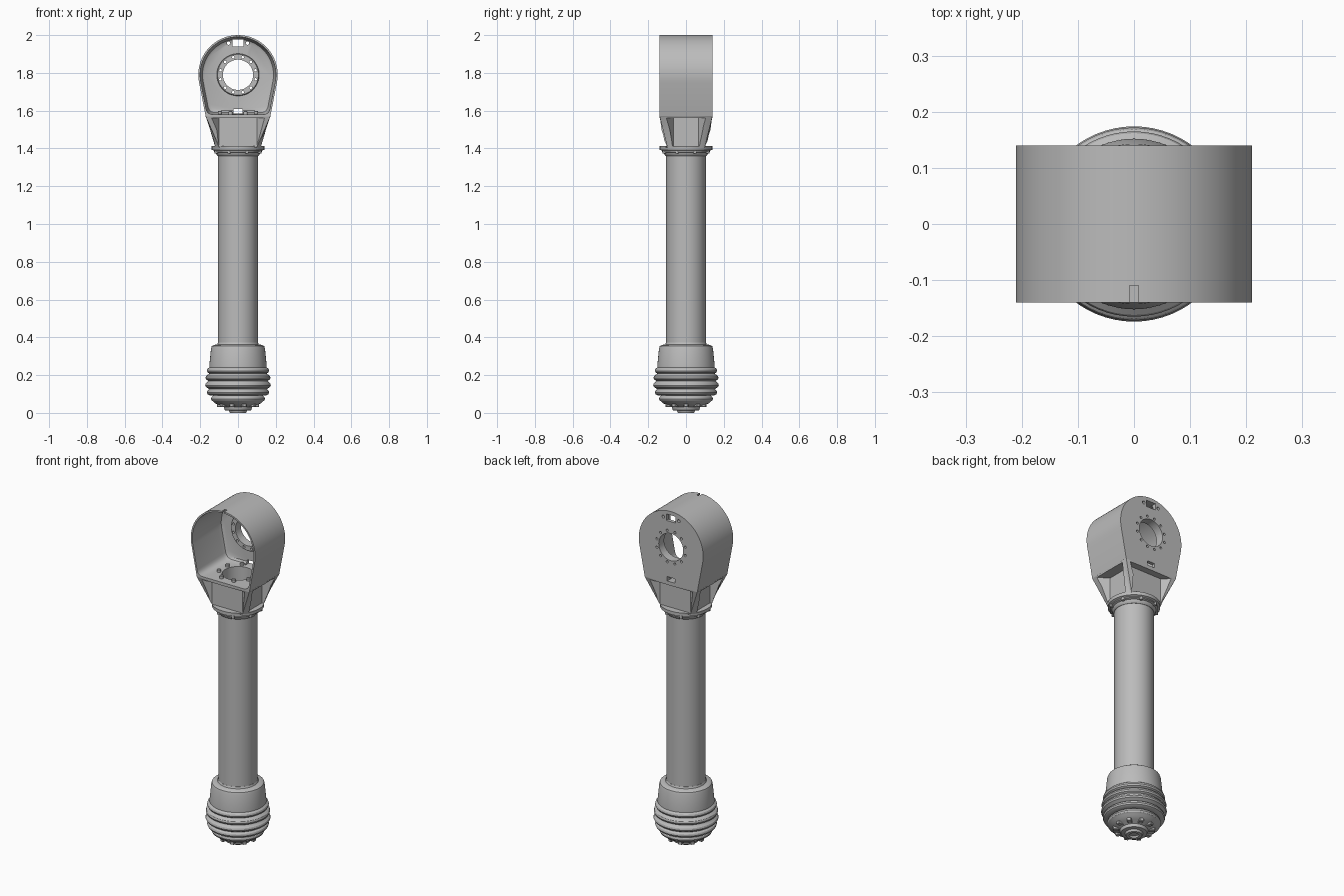
import bpy
import bmesh
from math import sin, cos, tan, pi, radians
from mathutils import Matrix, Vector

default = bpy.data.objects.get("Cube")
if default:
    bpy.data.objects.remove(default, do_unlink=True)

GREY = (0.5, 0.5, 0.5, 1)
metal = bpy.data.materials.new("plain grey")
metal.use_nodes = True
metal.diffuse_color = GREY
metal.node_tree.nodes["Principled BSDF"].inputs["Base Color"].default_value = GREY

EYE_Z, EYE_R, SLOPE = 1.79, 0.21, radians(11)
WIDTH, SEAM = 0.14, 1.57


def loft(bm, rings, loop=False):
    """Skin equal rings of points; cap the ends unless it loops back."""
    rows = [[bm.verts.new(p) for p in ring] for ring in rings]
    pairs = list(zip(rows, rows[1:]))
    if loop:
        pairs.append((rows[-1], rows[0]))
    n = len(rows[0])
    faces = [bm.faces.new((a[i], a[(i + 1) % n], b[(i + 1) % n], b[i]))
             for a, b in pairs for i in range(n)]
    if not loop:
        faces += [bm.faces.new(rows[0]), bm.faces.new(rows[-1])]
    bmesh.ops.recalc_face_normals(bm, faces=faces)


def circle(r, z, n=64):
    return [Vector((r * cos(2 * pi * i / n), r * sin(2 * pi * i / n), z)) for i in range(n)]


def lathe(bm, profile, loop=False, n=64, matrix=None):
    matrix = matrix or Matrix()
    loft(bm, [[matrix @ p for p in circle(r, z, n)] for r, z in profile], loop)


def box(bm, lo, hi, matrix=None):
    matrix = matrix or Matrix()
    loft(bm, [[matrix @ Vector((x, y, z)) for x, y in
               ((lo[0], lo[1]), (hi[0], lo[1]), (hi[0], hi[1]), (lo[0], hi[1]))]
              for z in (lo[2], hi[2])])


def finish(bm, name):
    mesh = bpy.data.meshes.new(name)
    bm.to_mesh(mesh)
    bm.free()
    mesh.materials.append(metal)
    ob = bpy.data.objects.new(name, mesh)
    bpy.context.collection.objects.link(ob)
    return ob


def carve(target, cutter_bm):
    """Subtract the cutter, then throw the cutter away."""
    cutter = finish(cutter_bm, "cutter")
    cutter.hide_render = True
    mod = target.modifiers.new("cut", 'BOOLEAN')
    mod.operation, mod.solver, mod.object = 'DIFFERENCE', 'EXACT', cutter
    select(target)
    bpy.ops.object.modifier_apply(modifier=mod.name)
    bpy.data.objects.remove(cutter, do_unlink=True)


def select(ob):
    for other in bpy.context.selected_objects:
        other.select_set(False)
    ob.select_set(True)
    bpy.context.view_layer.objects.active = ob


def teardrop(y, inset, bottom, fillet):
    """Round top, straight tapering sides, rounded lower corners."""
    r = EYE_R - inset
    steps = 48
    pts = []
    for i in range(steps + 1):
        a = -SLOPE + (pi + 2 * SLOPE) * i / steps
        pts.append(Vector((r * cos(a), y, EYE_Z + r * sin(a))))
    half = r / cos(SLOPE) - (EYE_Z - bottom) * tan(SLOPE)
    for side in (-1, 1):
        corner = Vector((side * half, y, bottom))
        up = corner + Vector((side * sin(SLOPE), 0, cos(SLOPE))) * fillet
        along = corner - Vector((side * fillet, 0, 0))
        a, b = (up, along) if side < 0 else (along, up)
        for k in range(6):
            t = k / 5
            pts.append(a * (1 - t) ** 2 + corner * 2 * t * (1 - t) + b * t * t)
    return pts


# Eye housing: shell open at the front
bm = bmesh.new()
loft(bm, [teardrop(y, 0, SEAM, 0.001) for y in (-WIDTH, WIDTH)])
housing = finish(bm, "eye_housing")
bm = bmesh.new()
loft(bm, [teardrop(-0.16, 0.009, 1.58, 0.03), teardrop(0.09, 0.016, 1.583, 0.035),
          teardrop(0.112, 0.022, 1.589, 0.035), teardrop(0.12, 0.035, 1.6, 0.035)])
carve(housing, bm)

# Bearing ring inside the back wall
facing_y = Matrix.Rotation(-pi / 2, 4, 'X')
eye = Matrix.Translation((0, 0, EYE_Z)) @ facing_y
bm = bmesh.new()
lathe(bm, [(0.07, 0.09), (0.108, 0.09), (0.112, 0.095), (0.112, 0.125), (0.07, 0.125)],
      True, matrix=eye)
bearing = finish(bm, "bearing_ring")

# Eye hole, bolt circle, slots and sight notch
for target in (housing, bearing):
    bm = bmesh.new()
    lathe(bm, [(0.08, 0.05), (0.08, 0.2)], matrix=eye)
    for i in range(12):
        a = 2 * pi * (i + 0.5) / 12
        spot = Matrix.Translation((0.096 * cos(a), 0, EYE_Z + 0.096 * sin(a)))
        lathe(bm, [(0.007, 0.05), (0.007, 0.2)], n=12, matrix=spot @ facing_y)
    if target is housing:
        box(bm, (-0.03, 0.07, 1.94), (0.03, 0.2, 1.978))
        box(bm, (-0.025, 0.07, 1.584), (0.025, 0.2, 1.61))
        box(bm, (-0.008, -0.2, 1.97), (0.008, -0.11, 2.1))
        for x in (-0.05, 0.05):
            lathe(bm, [(0.009, 0.07), (0.009, 0.2)], n=12,
                  matrix=Matrix.Translation((x, 0, 1.957)) @ facing_y)
        lathe(bm, [(0.085, 1.5), (0.085, 1.65)])
    carve(target, bm)

# Socket: rectangle blending down to a round foot
top_half = EYE_R / cos(SLOPE) - (EYE_Z - SEAM) * tan(SLOPE)
unit = circle(1, 0)
rectangle = [Vector((top_half * p.x, WIDTH * p.y, 0)) / max(abs(p.x), abs(p.y))
             + Vector((0, 0, SEAM)) for p in unit]
bm = bmesh.new()
loft(bm, [rectangle, circle(0.139, 1.405), circle(0.139, 1.4)])
socket = finish(bm, "socket")
bm = bmesh.new()
lathe(bm, [(0.085, 1.3), (0.085, 1.7)])
LOW, HIGH = 1.412, 1.562
for turn, floor, outer, inner_w, top_w, low_w in (
        (0, 0.1, 0.17, 0.1, 0.175, 0.13), (1, 0.11, 0.18, 0.065, 0.112, 0.102)):
    for flip in (0, pi):
        spin = Matrix.Rotation(turn * pi / 2 + flip, 4, 'Z')
        loft(bm, [[spin @ Vector(p) for p in
                   ((-lw, -d, LOW), (lw, -d, LOW), (tw, -d, HIGH), (-tw, -d, HIGH))]
                  for d, tw, lw in ((floor, inner_w, inner_w), (outer, top_w, low_w))])
carve(socket, bm)

# Collar under the socket
bm = bmesh.new()
lathe(bm, [(0.09, 1.4), (0.139, 1.4), (0.139, 1.393), (0.128, 1.388), (0.128, 1.382),
           (0.117, 1.378), (0.114, 1.368), (0.106, 1.36), (0.09, 1.36)], True)
collar = finish(bm, "collar")

# Hollow shaft
bm = bmesh.new()
lathe(bm, [(0.085, 1.4), (0.105, 1.4), (0.105, 0.35), (0.085, 0.35)], True)
shaft = finish(bm, "shaft")

# Bolts on the socket floor and under the collar
bm = bmesh.new()
for i in range(8):
    a = 2 * pi * (i + 0.5) / 8
    spot = Matrix.Translation((0.104 * cos(a), 0.104 * sin(a), 0))
    lathe(bm, [(0.011, 1.575), (0.011, 1.595), (0.008, 1.598)], n=12, matrix=spot)
    spot = Matrix.Translation((0.124 * cos(a), 0.124 * sin(a), 0))
    lathe(bm, [(0.009, 1.374), (0.009, 1.392)], n=12, matrix=spot)
bolts = finish(bm, "bolts")

# Ribbed foot
profile = [(0.09, 0.372), (0.106, 0.372), (0.11, 0.362), (0.128, 0.36), (0.139, 0.353),
           (0.143, 0.34), (0.152, 0.25)]
for r, z in ((0.165, 0.223), (0.172, 0.185), (0.174, 0.146), (0.165, 0.108), (0.143, 0.074)):
    profile += [(r - 0.013, z + 0.018), (r - 0.003, z + 0.01), (r, z),
                (r - 0.004, z - 0.009), (r - 0.014, z - 0.015)]
profile += [(0.12, 0.05), (0.1, 0.042), (0.075, 0.03), (0.07, 0.014), (0.048, 0.012),
            (0.043, 0), (0.026, 0), (0.023, 0.01)]
bm = bmesh.new()
lathe(bm, profile)
foot = finish(bm, "ribbed_foot")

# Lugs around the foot
bm = bmesh.new()
for i in range(10):
    box(bm, (0.08, -0.012, 0.03), (0.112, 0.012, 0.062), Matrix.Rotation(2 * pi * i / 10, 4, 'Z'))
bmesh.ops.bevel(bm, geom=bm.edges[:], offset=0.003, segments=1, affect='EDGES')
lugs = finish(bm, "foot_lugs")

for ob in (housing, bearing, socket, collar, shaft, bolts, foot, lugs):
    select(ob)
    bpy.ops.object.shade_smooth_by_angle(angle=radians(32))
